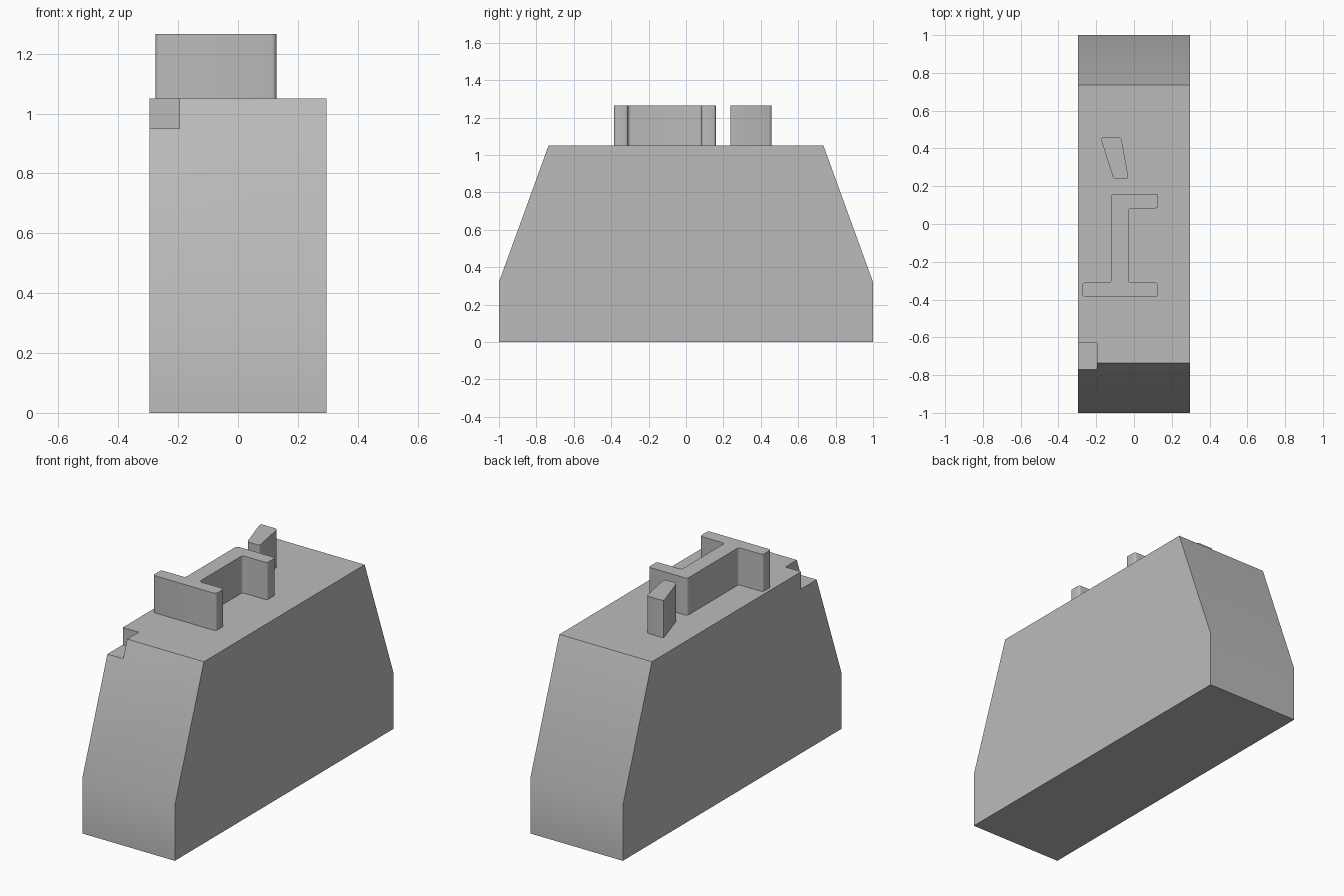
import bpy
import bmesh
from mathutils import Vector

cube = bpy.data.objects.get("Cube")
if cube:
    bpy.data.objects.remove(cube, do_unlink=True)

metal = bpy.data.materials.new("plain grey")
metal.use_nodes = True
grey = (0.5, 0.5, 0.5, 1)
metal.diffuse_color = grey
metal.node_tree.nodes["Principled BSDF"].inputs["Base Color"].default_value = grey

HALF_WIDTH = 0.296
SHOULDER = 1.05
TOP = 1.265


def prism(name, profile, push, round_radius=0):
    """Extrude a closed profile along push, optionally rounding the long edges."""
    bm = bmesh.new()
    face = bm.faces.new([bm.verts.new(p) for p in profile])
    out = bmesh.ops.extrude_face_region(bm, geom=[face], use_keep_orig=True)
    moved = [g for g in out["geom"] if isinstance(g, bmesh.types.BMVert)]
    bmesh.ops.translate(bm, verts=moved, vec=push)
    bmesh.ops.recalc_face_normals(bm, faces=bm.faces)
    if round_radius:
        axis = Vector(push).normalized()
        long_edges = [e for e in bm.edges
                      if abs((e.verts[0].co - e.verts[1].co).normalized().dot(axis)) > 0.99]
        bmesh.ops.bevel(bm, geom=long_edges, offset=round_radius, segments=4,
                        profile=0.5, affect='EDGES', clamp_overlap=True)
    mesh = bpy.data.meshes.new(name)
    bm.to_mesh(mesh)
    bm.free()
    mesh.materials.append(metal)
    obj = bpy.data.objects.new(name, mesh)
    bpy.context.collection.objects.link(obj)
    return obj


def select_only(obj):
    bpy.ops.object.select_all(action='DESELECT')
    obj.select_set(True)
    bpy.context.view_layer.objects.active = obj


# Tapered body, drawn from the side and extruded across its width
half = [(1, 0), (1, 0.32), (0.735, SHOULDER)]
side = half + [(-y, z) for y, z in reversed(half)]
body = prism("body", [(-HALF_WIDTH, y, z) for y, z in side], (2 * HALF_WIDTH, 0, 0))

# Corner notch at the front right of the top
notch = prism("notch_cutter",
              [(-0.4, -0.9, 0.95), (-0.195, -0.9, 0.95),
               (-0.195, -0.63, 0.95), (-0.4, -0.63, 0.95)], (0, 0, 0.3))
notch.hide_render = True
cut = body.modifiers.new("notch", 'BOOLEAN')
cut.operation = 'DIFFERENCE'
cut.solver = 'EXACT'
cut.object = notch
select_only(body)
bpy.ops.object.modifier_apply(modifier=cut.name)
bpy.data.objects.remove(notch, do_unlink=True)

# Raised ridge: crossbar, long stem and short hooked end
ridge_outline = [(-0.275, -0.385), (0.128, -0.385), (0.128, -0.31), (-0.03, -0.31),
                 (-0.03, 0.083), (0.128, 0.083), (0.128, 0.16), (-0.12, 0.16),
                 (-0.12, -0.31), (-0.275, -0.31)]
# Raised slanted wedge behind the ridge
wedge_outline = [(-0.178, 0.458), (-0.068, 0.458), (-0.028, 0.238), (-0.108, 0.238)]

parts = [body]
for name, outline in (("raised_ridge", ridge_outline), ("raised_wedge", wedge_outline)):
    parts.append(prism(name, [(x, y, SHOULDER) for x, y in outline],
                       (0, 0, TOP - SHOULDER), round_radius=0.015))

for part in parts:
    select_only(part)
    bpy.ops.object.shade_smooth_by_angle()
